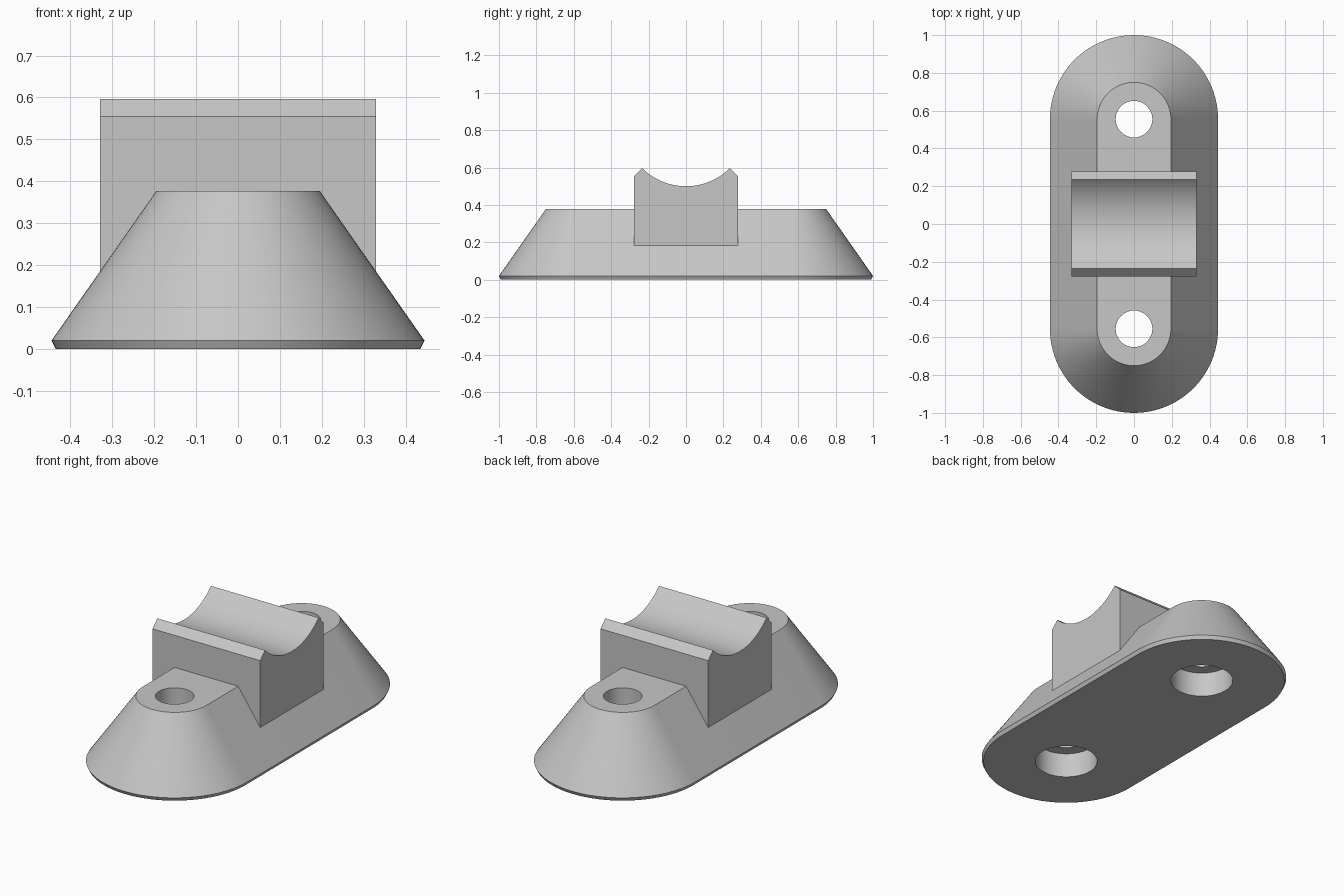
import bpy, bmesh
from math import pi, sin, cos, asin, radians

cube = bpy.data.objects.get("Cube")
if cube:
    bpy.data.objects.remove(cube, do_unlink=True)

HOLE_Y = 0.555          # centres of the rounded ends and of the screw holes
SEGMENTS = 48

grey = bpy.data.materials.new("light_grey")
grey.use_nodes = True
colour = (0.57, 0.57, 0.57, 1)
grey.diffuse_color = colour
grey.node_tree.nodes["Principled BSDF"].inputs["Base Color"].default_value = colour


def loft(name, rings):
    """Join equal rings of points into a closed solid."""
    bm = bmesh.new()
    loops = [[bm.verts.new(p) for p in ring] for ring in rings]
    for a, b in zip(loops, loops[1:]):
        for i in range(len(a)):
            j = (i + 1) % len(a)
            bm.faces.new((a[i], a[j], b[j], b[i]))
    bm.faces.new(loops[0][::-1])
    bm.faces.new(loops[-1])
    bmesh.ops.recalc_face_normals(bm, faces=bm.faces)
    mesh = bpy.data.meshes.new(name)
    bm.to_mesh(mesh)
    bm.free()
    mesh.materials.append(grey)
    obj = bpy.data.objects.new(name, mesh)
    bpy.context.collection.objects.link(obj)
    return obj


def stadium(r, z):
    """Outline with two half-round ends."""
    pts = []
    for side in (1, -1):
        for i in range(SEGMENTS + 1):
            a = pi * i / SEGMENTS
            pts.append((side * r * cos(a), side * (HOLE_Y + r * sin(a)), z))
    return pts


def circle(r, y, z):
    return [(r * cos(2 * pi * i / SEGMENTS), y + r * sin(2 * pi * i / SEGMENTS), z)
            for i in range(SEGMENTS)]


def activate(obj):
    bpy.ops.object.select_all(action='DESELECT')
    obj.select_set(True)
    bpy.context.view_layer.objects.active = obj


# Tapered base with a small undercut at the foot
base = loft("tapered_base", [stadium(0.435, 0), stadium(0.445, 0.02), stadium(0.195, 0.377)])

# Screw holes, counterbored from below
for y in (-HOLE_Y, HOLE_Y):
    cutter = loft("hole_cutter", [circle(r, y, z) for r, z in
                                  ((0.163, -0.1), (0.163, 0.14), (0.097, 0.14), (0.097, 0.5))])
    cutter.hide_render = True
    cut = base.modifiers.new("screw_hole", 'BOOLEAN')
    cut.operation = 'DIFFERENCE'
    cut.solver = 'EXACT'
    cut.object = cutter
    activate(base)
    bpy.ops.object.modifier_apply(modifier=cut.name)
    bpy.data.objects.remove(cutter, do_unlink=True)

# Cradle block with a round trough and chamfered lips
HALF, LIP, TOP, RADIUS = 0.277, 0.235, 0.597, 0.333
sweep = asin(LIP / RADIUS)
profile = [(-HALF, 0.15), (HALF, 0.15), (HALF, 0.555)]
for i in range(33):
    a = sweep * (1 - i / 16)
    profile.append((RADIUS * sin(a), TOP + RADIUS * (cos(sweep) - cos(a))))
profile.append((-HALF, 0.555))
cradle = loft("cradle_block", [[(x, y, z) for y, z in profile] for x in (-0.33, 0.33)])

for obj in (base, cradle):
    activate(obj)
    bpy.ops.object.shade_smooth_by_angle(angle=radians(25))
